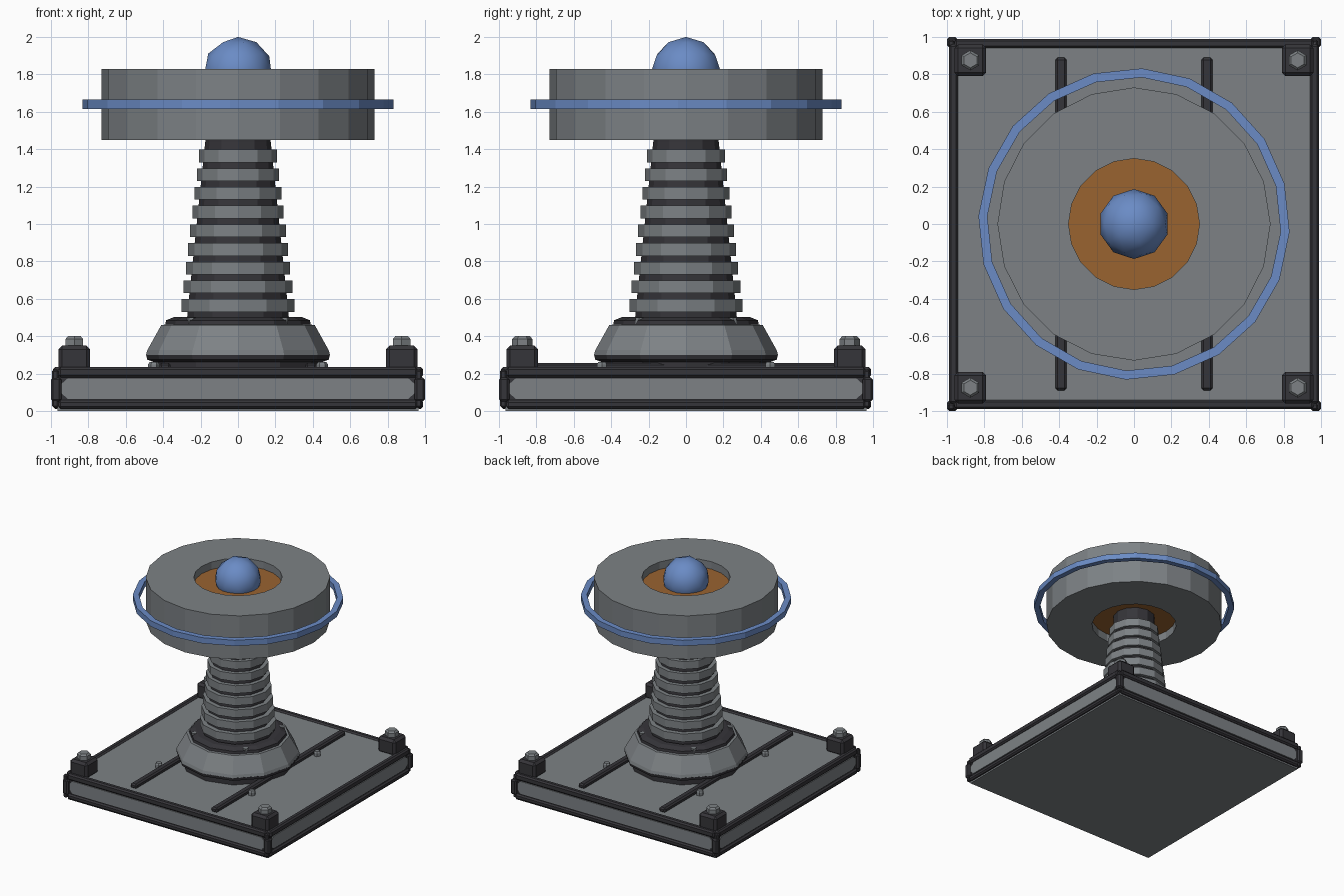
import bpy, bmesh, math
from mathutils import Matrix

if "Cube" in bpy.data.objects:
    bpy.data.objects.remove(bpy.data.objects["Cube"])


def material(name, rgb):
    m = bpy.data.materials.new(name)
    m.diffuse_color = (*rgb, 1)
    m.use_nodes = True
    m.node_tree.nodes["Principled BSDF"].inputs["Base Color"].default_value = m.diffuse_color
    return m


GREY = material("steel_grey", (0.205, 0.222, 0.235))
DARK = material("dark_metal", (0.036, 0.035, 0.041))
BLUE = material("glow_blue", (0.145, 0.26, 0.56))
ORANGE = material("copper_orange", (0.32, 0.125, 0.03))


def finish(name, bm, mat):
    bmesh.ops.recalc_face_normals(bm, faces=bm.faces)
    me = bpy.data.meshes.new(name)
    bm.to_mesh(me)
    bm.free()
    me.materials.append(mat)
    ob = bpy.data.objects.new(name, me)
    bpy.context.collection.objects.link(ob)
    return ob


def box(name, lo, hi, mat, bevel=0.0):
    bm = bmesh.new()
    bmesh.ops.create_cube(bm, size=1)
    for v in bm.verts:
        v.co = [(a + b) / 2 + c * (b - a) for a, b, c in zip(lo, hi, v.co)]
    if bevel:
        bmesh.ops.bevel(bm, geom=bm.edges[:], offset=bevel, segments=1,
                        affect='EDGES')
    return finish(name, bm, mat)


def lathe(name, profile, sides, mat, center=(0, 0), turn=0.0, closed=False):
    """Revolve (radius, z) points; caps the ends, or joins them when closed."""
    bm = bmesh.new()
    rows = []
    for r, z in profile:
        rows.append([bm.verts.new((center[0] + r * math.cos(turn + math.tau * i / sides),
                                   center[1] + r * math.sin(turn + math.tau * i / sides), z))
                     for i in range(sides)])
    pairs = list(zip(rows, rows[1:]))
    if closed:
        pairs.append((rows[-1], rows[0]))
    else:
        bm.faces.new(rows[0])
        bm.faces.new(rows[-1])
    for a, b in pairs:
        for i in range(sides):
            j = (i + 1) % sides
            bm.faces.new((a[i], a[j], b[j], b[i]))
    return finish(name, bm, mat)


def side_panel(name, mat, k):
    """Long chamfered plate on one side of the base, turned k quarter turns."""
    out = [(-.95, .10), (-.91, .065), (.91, .065), (.95, .10),
           (.95, .14), (.91, .175), (-.91, .175), (-.95, .14)]
    bm = bmesh.new()
    a = [bm.verts.new((x, -.94, z)) for x, z in out]
    b = [bm.verts.new((x, -.98, z)) for x, z in out]
    bm.faces.new(a)
    bm.faces.new(b)
    for i in range(8):
        j = (i + 1) % 8
        bm.faces.new((a[i], a[j], b[j], b[i]))
    bm.transform(Matrix.Rotation(k * math.pi / 2, 4, 'Z'))
    return finish(name, bm, mat)


# Base slab with dark edge band
box("base_slab", (-.965, -.965, 0), (.965, .965, .222), GREY)
box("base_band", (-.972, -.972, .03), (.972, .972, .2), DARK)

# Edge bars and side panels on all four sides
for k in range(4):
    side_panel("side_panel", GREY, k)
    for z0, z1, inner in ((.012, .058, .955), (.18, .235, .94)):
        bar = box("edge_bar", (-.96, -.99, z0), (.96, -inner, z1), DARK, .012)
        bar.data.transform(Matrix.Rotation(k * math.pi / 2, 4, 'Z'))

# Corner posts, corner blocks and bolts
for sx in (-1, 1):
    for sy in (-1, 1):
        cx, cy = .972 * sx, .972 * sy
        box("corner_post", (cx - .028, cy - .028, .05), (cx + .028, cy + .028, .18), DARK, .012)
        box("corner_post_cap", (cx - .022, cy - .022, .02), (cx + .012, cy + .012, .22), DARK, .008)
        cx, cy = .875 * sx, .875 * sy
        box("corner_block", (cx - .085, cy - .085, .21), (cx + .085, cy + .085, .35), DARK, .02)
        lathe("corner_bolt", [(.054, .34), (.054, .385), (.04, .40)], 6, GREY, (cx, cy), math.pi / 6)
        # Small bolts around the foot and on its collar
        lathe("foot_bolt", [(.03, .215), (.03, .25), (.022, .262)], 6, GREY, (.45 * sx, .45 * sy))
        lathe("collar_bolt", [(.022, .44), (.022, .50)], 6, GREY, (.25 * sx, .25 * sy))

# Rails on the deck
for sx in (-1, 1):
    box("deck_rail", (.39 * sx - .03, -.89, .215), (.39 * sx + .03, .89, .258), DARK, .012)

# Foot: dark flange, grey cone, dark collar
lathe("foot_flange", [(.45, .215), (.45, .262), (.485, .275), (.492, .302)], 12, DARK)
lathe("foot_cone", [(.492, .30), (.485, .325), (.41, .46), (.36, .465)], 12, GREY)
lathe("foot_collar", [(.39, .45), (.385, .485), (.34, .503), (.29, .503), (.29, .45)],
      12, DARK, closed=True)

# Column core and stacked rings
lathe("column_core", [(.275, .44), (.27, .53), (.175, 1.44), (.175, 1.53)], 12, DARK)
for i in range(9):
    r, z = .303 - .0119 * i, .53 + .1 * i
    lathe("column_ring", [(r, z), (r, z + .068)], 12, GREY)

# Wheel head with orange hub
lathe("head_wheel", [(.35, 1.45), (.73, 1.45), (.73, 1.83), (.35, 1.83)], 20, GREY, closed=True)
lathe("head_hub", [(.352, 1.52), (.352, 1.765)], 20, ORANGE)

# Floating blue ring
lathe("halo_ring", [(.785, 1.615), (.833, 1.615), (.833, 1.665), (.785, 1.665)],
      20, BLUE, turn=math.radians(-3), closed=True)

# Blue orb
bm = bmesh.new()
bmesh.ops.create_icosphere(bm, subdivisions=2, radius=.187,
                           matrix=Matrix.Translation((0, 0, 1.813)))
for f in bm.faces:
    f.smooth = True
finish("orb", bm, BLUE)
